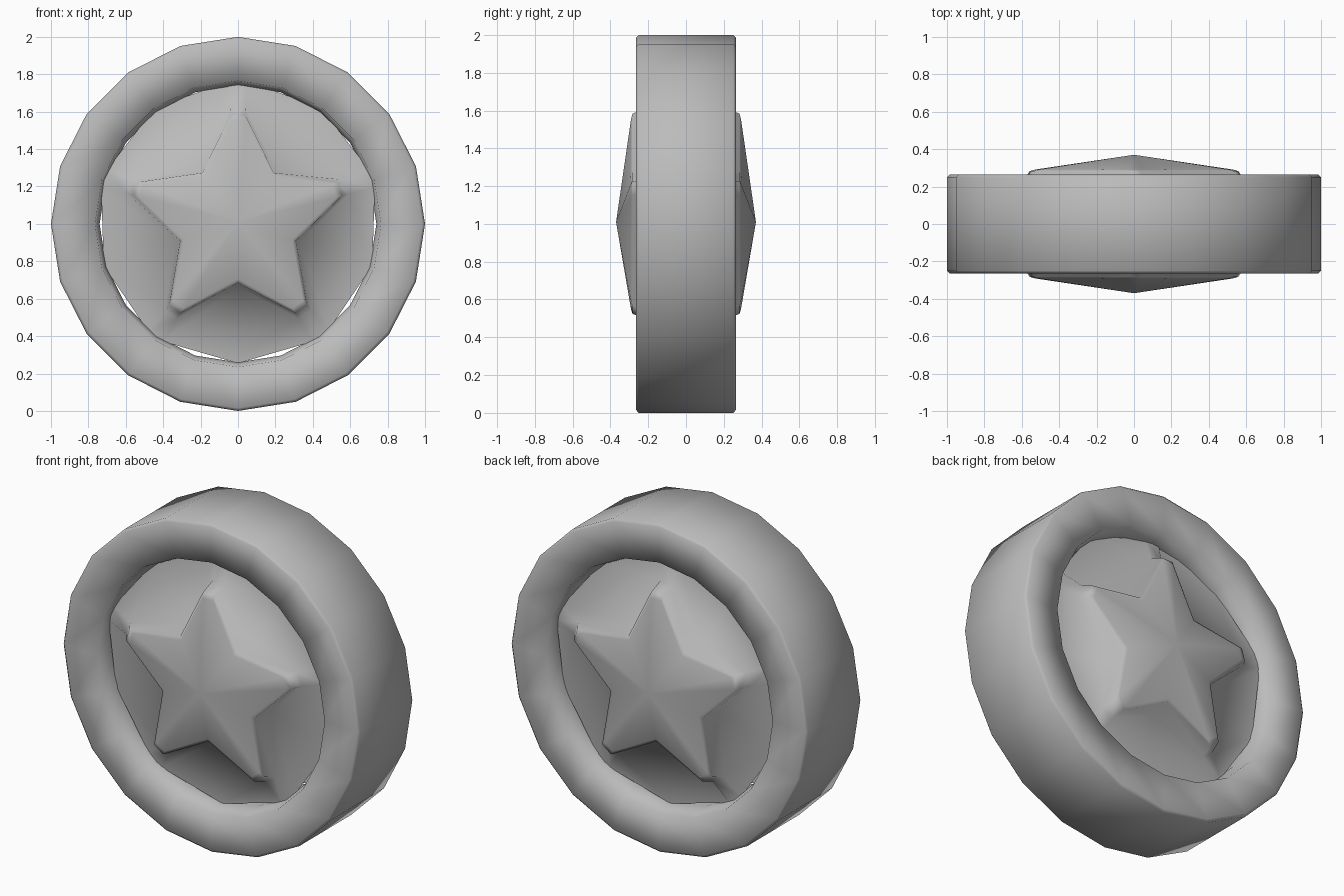
import bpy, bmesh
from math import sin, cos, pi

cube = bpy.data.objects.get("Cube")
if cube:
    bpy.data.objects.remove(cube)

GREY = (0.5, 0.5, 0.5, 1)
SIDES = 20
CENTRE_Z = 1.0
STAR_Z = 1.01

metal = bpy.data.materials.new("plain grey")
metal.use_nodes = True
metal.diffuse_color = GREY
metal.node_tree.nodes["Principled BSDF"].inputs["Base Color"].default_value = GREY


def finish(name, bm):
    """Turn a bmesh into a smooth, coloured object."""
    bmesh.ops.recalc_face_normals(bm, faces=bm.faces)
    for face in bm.faces:
        face.smooth = True
    mesh = bpy.data.meshes.new(name)
    bm.to_mesh(mesh)
    bm.free()
    mesh.materials.append(metal)
    obj = bpy.data.objects.new(name, mesh)
    bpy.context.collection.objects.link(obj)


def bridge(bm, a, b):
    for i in range(len(a)):
        j = (i + 1) % len(a)
        bm.faces.new((a[i], a[j], b[j], b[i]))


# Thick round rim with a steep inner wall, closed right round its section
half = [(0.74, 0.14), (0.765, 0.258), (0.985, 0.264), (1.0, 0.25)]
profile = [(r, -y) for r, y in half] + [(r, y) for r, y in reversed(half)]
bm = bmesh.new()
rings = []
for r, y in profile:
    rings.append([bm.verts.new((r * cos(2 * pi * i / SIDES), y,
                                CENTRE_Z + r * sin(2 * pi * i / SIDES)))
                  for i in range(SIDES)])
for a, b in zip(rings, rings[1:] + rings[:1]):
    bridge(bm, a, b)
finish("rim", bm)


def star_loop(bm, side, tip, notch, tip_depths, notch_depth):
    """Blunt star; depths are for the top, side and bottom tips."""
    loop = []
    for k in range(5):
        angle = pi / 2 + k * 2 * pi / 5
        y = tip_depths[min(k, 5 - k)]
        for turn, r, depth in ((-0.065, tip, y), (0.065, tip, y),
                               (pi / 5, notch, notch_depth)):
            loop.append(bm.verts.new((r * cos(angle + turn), side * depth,
                                      STAR_Z + r * sin(angle + turn))))
    return loop


# Raised star with a low peak, flowing into the sunken floor, on each face
for name, side in (("front_star", -1), ("back_star", 1)):
    bm = bmesh.new()
    loops = [star_loop(bm, side, *args) for args in (
        (0.755, 0.755, (0.15, 0.20, 0.16), 0.15),
        (0.61, 0.345, (0.19, 0.23, 0.20), 0.14),
        (0.575, 0.325, (0.283, 0.283, 0.283), 0.283),
        (0.545, 0.305, (0.291, 0.291, 0.291), 0.293))]
    for a, b in zip(loops, loops[1:]):
        bridge(bm, a, b)
    peak = bm.verts.new((0, side * 0.37, STAR_Z))
    for i, vert in enumerate(loops[-1]):
        bm.faces.new((vert, loops[-1][(i + 1) % len(loops[-1])], peak))
    finish(name, bm)
